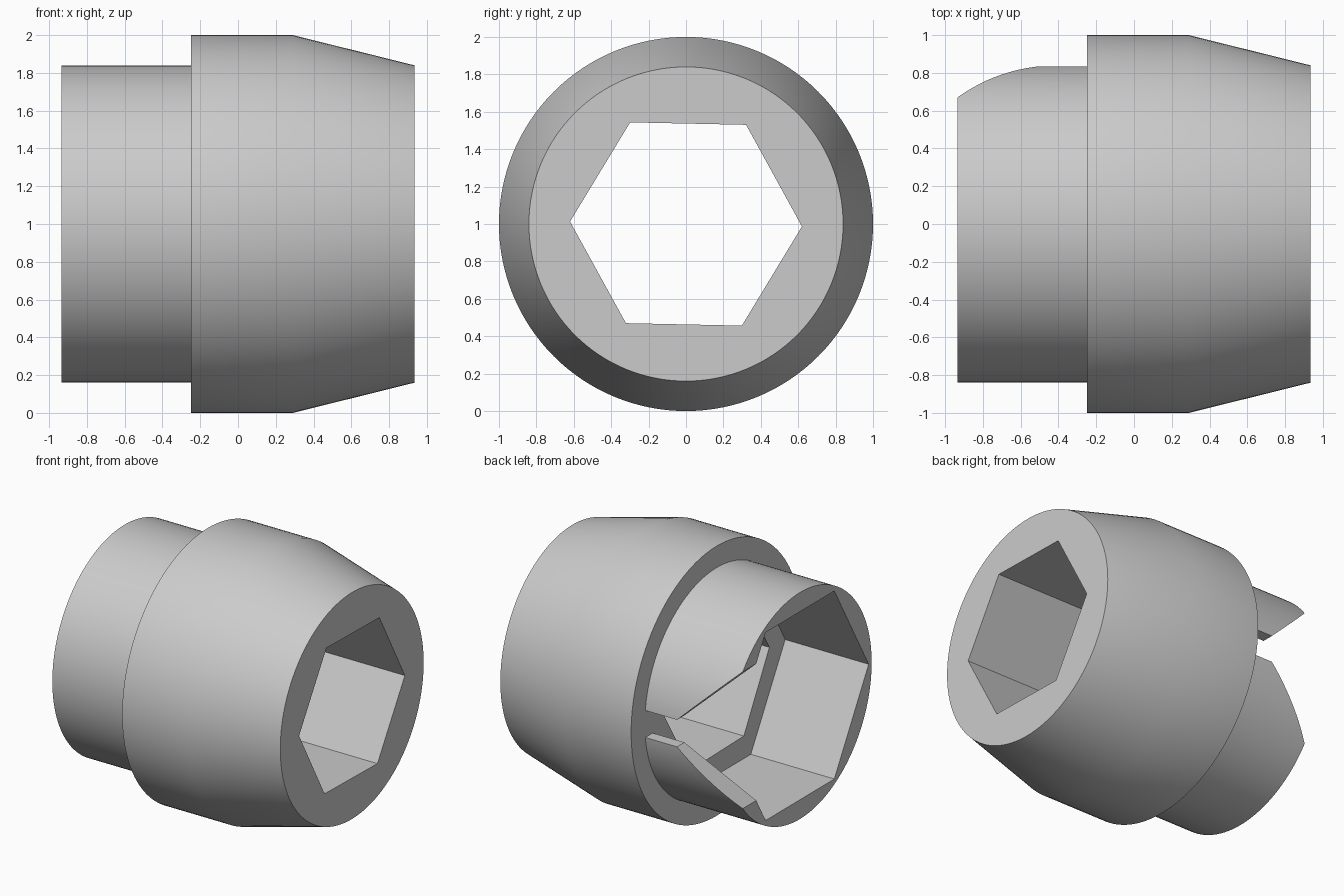
import bpy
import bmesh
import math

if "Cube" in bpy.data.objects:
    bpy.data.objects.remove(bpy.data.objects["Cube"])

SEGMENTS = 128
SHOULDER = -0.25          # x where the thin sleeve meets the thick head
END = 0.935               # half the overall length

grey = bpy.data.materials.new("light grey")
grey.diffuse_color = (0.6, 0.6, 0.6, 1)
grey.use_nodes = True
grey.node_tree.nodes["Principled BSDF"].inputs["Base Color"].default_value = grey.diffuse_color


def make_object(name, bm):
    bmesh.ops.recalc_face_normals(bm, faces=bm.faces)
    mesh = bpy.data.meshes.new(name)
    bm.to_mesh(mesh)
    bm.free()
    obj = bpy.data.objects.new(name, mesh)
    bpy.context.collection.objects.link(obj)
    mesh.materials.append(grey)
    return obj


def lathe(name, stations, sides=SEGMENTS, turn=0.0):
    """Closed solid around the x axis from (x, radius) stations."""
    bm = bmesh.new()
    rings = []
    for x, r in stations:
        angles = [math.tau * i / sides + turn for i in range(sides)]
        rings.append([bm.verts.new((x, r * math.cos(a), 1 + r * math.sin(a)))
                      for a in angles])
    for a, b in zip(rings, rings[1:]):
        for i in range(sides):
            j = (i + 1) % sides
            bm.faces.new((a[i], a[j], b[j], b[i]))
    bm.faces.new(rings[0])
    bm.faces.new(rings[-1])
    return make_object(name, bm)


def cut(target, cutter):
    mod = target.modifiers.new("cut", "BOOLEAN")
    mod.operation = "DIFFERENCE"
    mod.solver = "EXACT"
    mod.object = cutter
    bpy.context.view_layer.update()
    bpy.context.view_layer.objects.active = target
    bpy.ops.object.modifier_apply(modifier=mod.name)
    bpy.data.objects.remove(cutter)


def smooth(obj):
    bpy.ops.object.select_all(action="DESELECT")
    obj.select_set(True)
    bpy.context.view_layer.objects.active = obj
    bpy.ops.object.shade_smooth_by_angle(angle=math.radians(30))


# Thick head with a tapered nose and a small hexagonal bore
head = lathe("head", [(SHOULDER, 1.0), (0.29, 1.0), (END, 0.84)])
cut(head, lathe("small_bore", [(-0.5, 0.62), (1.2, 0.62)], 6, math.radians(-1.2)))

# Thin sleeve with a wide hexagonal socket
sleeve = lathe("sleeve", [(-END, 0.84), (SHOULDER, 0.84)])
cut(sleeve, lathe("wide_socket", [(-1.2, 0.805), (0.1, 0.805)], 6))

# Slot through the back wall, flaring towards the open end
slope = (0.507 - 0.1) / (END - 0.51)
flare = 0.1 + slope * (1.1 - 0.51)
outline = [(0.0, 0.1), (-0.51, 0.1), (-1.1, flare)]
outline += [(x, -z) for x, z in reversed(outline)]
bm = bmesh.new()
slot_face = bm.faces.new([bm.verts.new((x, 0.1, 1 + z)) for x, z in outline])
extruded = bmesh.ops.extrude_face_region(bm, geom=[slot_face])["geom"]
bmesh.ops.translate(bm, vec=(0, 1.1, 0),
                    verts=[v for v in extruded if isinstance(v, bmesh.types.BMVert)])
cut(sleeve, make_object("flared_slot", bm))

# Open the sleeve where it sits against the head
bm = bmesh.new()
bm.from_mesh(sleeve.data)
hidden = [f for f in bm.faces if all(abs(v.co.x - SHOULDER) < 1e-4 for v in f.verts)]
bmesh.ops.delete(bm, geom=hidden, context="FACES")
bm.to_mesh(sleeve.data)
bm.free()

smooth(head)
smooth(sleeve)
